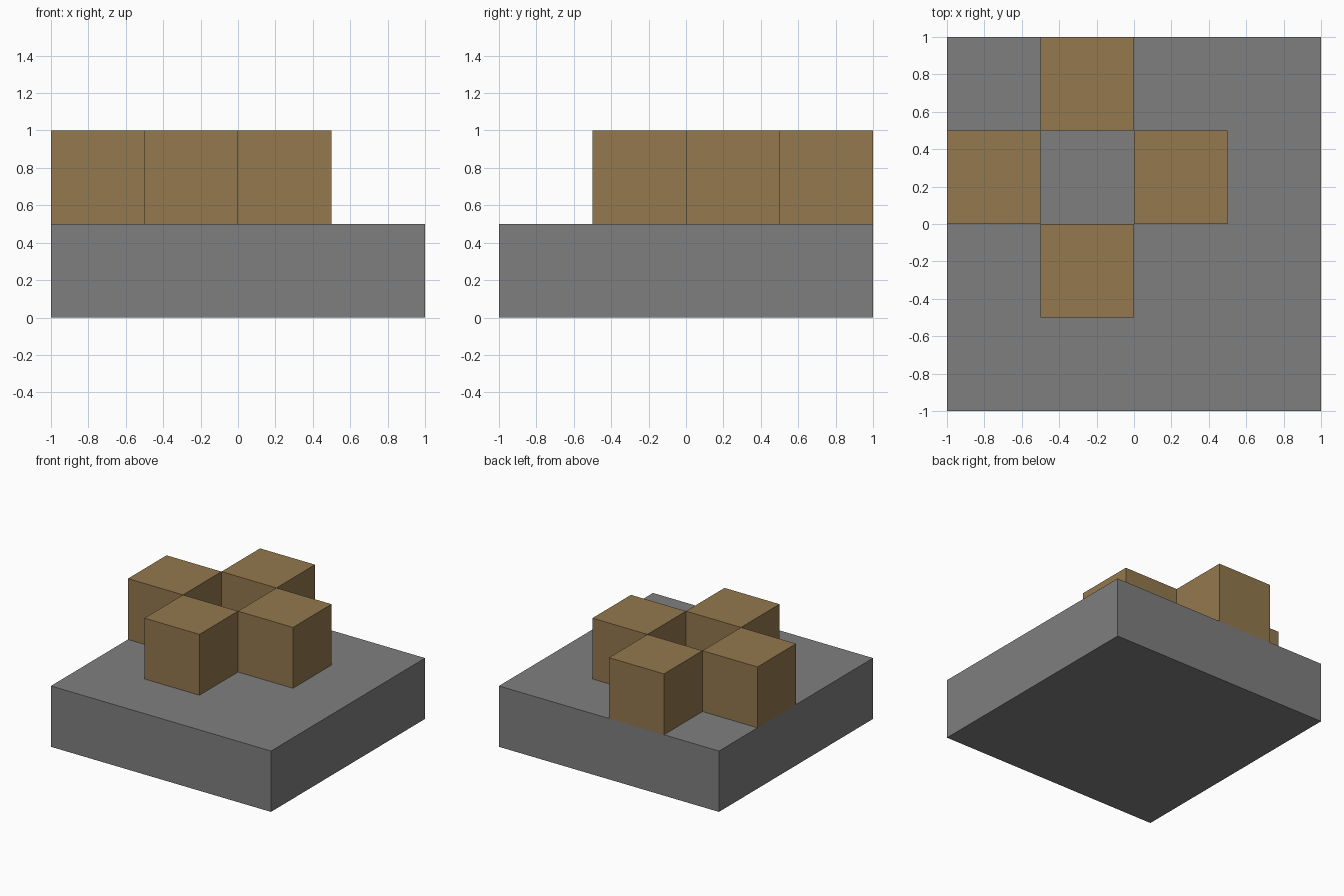
import bpy

default_cube = bpy.data.objects.get("Cube")
if default_cube:
    bpy.data.objects.remove(default_cube, do_unlink=True)


def make_material(name, rgb):
    mat = bpy.data.materials.new(name)
    mat.use_nodes = True
    colour = (*rgb, 1.0)
    mat.diffuse_color = colour
    mat.node_tree.nodes["Principled BSDF"].inputs["Base Color"].default_value = colour
    return mat


def add_box(name, centre, size, mat):
    bpy.ops.mesh.primitive_cube_add(size=1, location=centre)
    box = bpy.context.object
    box.name = name
    box.scale = size
    bpy.ops.object.transform_apply(location=False, rotation=False, scale=True)
    box.data.materials.append(mat)
    return box


grey = make_material("stone grey", (0.212, 0.212, 0.212))
brown = make_material("wood brown", (0.292, 0.188, 0.076))

# Square base slab
add_box("base_slab", (0, 0, 0.25), (2, 2, 0.5), grey)

# Four blocks around an empty middle cell
block = 0.5
middle_x, middle_y = -0.25, 0.25
sides = {"left": (1, 0), "right": (-1, 0), "back": (0, 1), "front": (0, -1)}
for side, (dx, dy) in sides.items():
    centre = (middle_x + dx * block, middle_y + dy * block, 0.75)
    add_box(side + "_block", centre, (block, block, block), brown)
